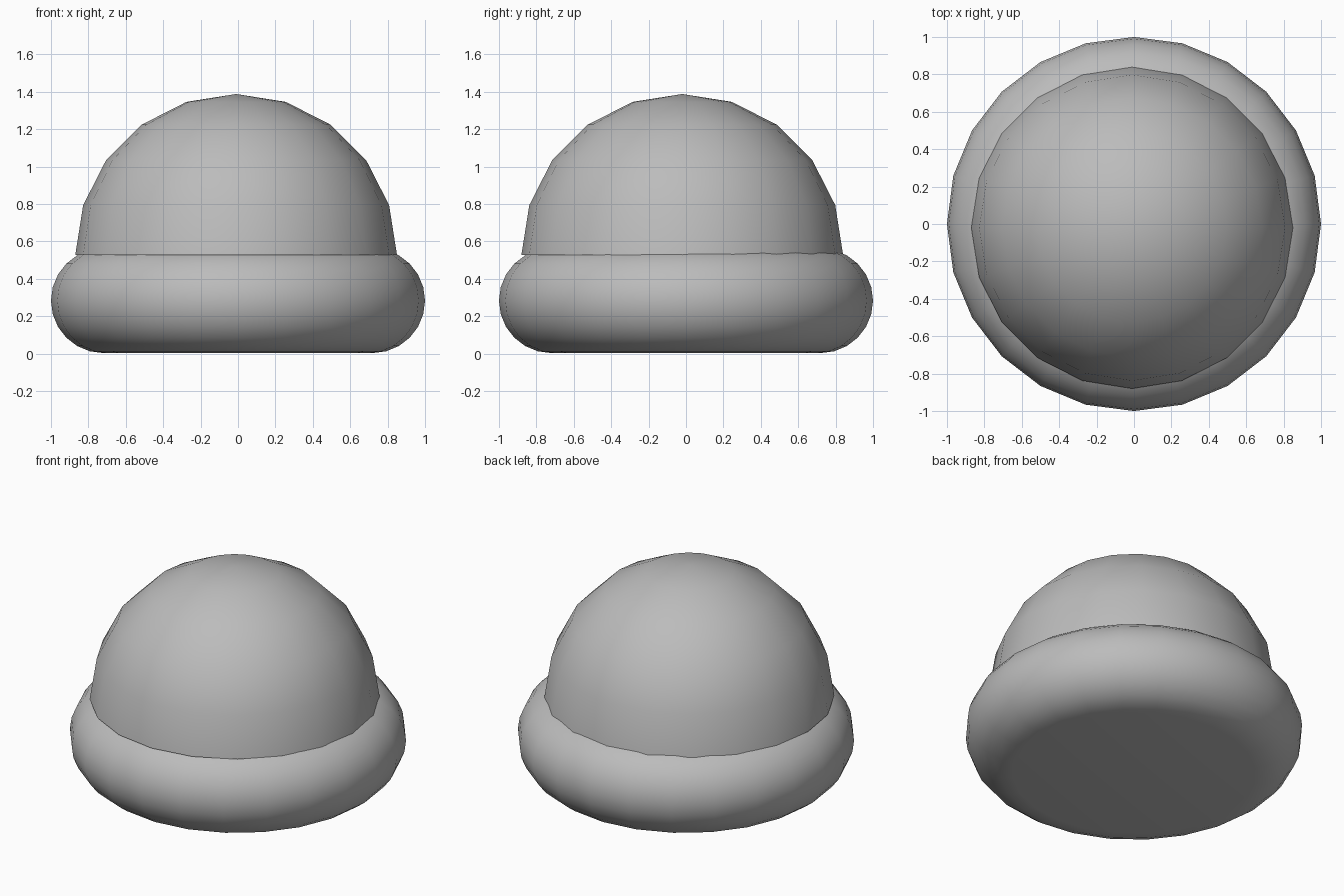
import bpy, bmesh, math

if "Cube" in bpy.data.objects:
    bpy.data.objects.remove(bpy.data.objects["Cube"], do_unlink=True)

grey = bpy.data.materials.new("plain grey")
grey.use_nodes = True
colour = (0.5, 0.5, 0.5, 1)
grey.diffuse_color = colour
grey.node_tree.nodes["Principled BSDF"].inputs["Base Color"].default_value = colour


def lathe(name, profile, sides, location, start):
    """Revolve (radius, z) points about z; radius 0 becomes a single pole."""
    bm = bmesh.new()
    verts = [bm.verts.new((r * math.cos(start), r * math.sin(start), z)) for r, z in profile]
    edges = [bm.edges.new(pair) for pair in zip(verts, verts[1:])]
    bmesh.ops.spin(bm, geom=verts + edges, cent=(0, 0, 0), axis=(0, 0, 1),
                   angle=2 * math.pi, steps=sides, use_merge=True)
    bmesh.ops.remove_doubles(bm, verts=bm.verts, dist=0.0005)
    bmesh.ops.recalc_face_normals(bm, faces=bm.faces)
    mesh = bpy.data.meshes.new(name)
    bm.to_mesh(mesh)
    bm.free()
    mesh.materials.append(grey)
    obj = bpy.data.objects.new(name, mesh)
    obj.location = location
    bpy.context.collection.objects.link(obj)
    bpy.ops.object.select_all(action='DESELECT')
    obj.select_set(True)
    bpy.context.view_layer.objects.active = obj
    bpy.ops.object.shade_smooth_by_angle(angle=math.radians(35))
    return obj


# Cushion base: flat underside, half-round rim, flat top hidden by the dome
RING, TUBE = 0.72, 0.28
rim = [(RING + TUBE * math.cos(a), TUBE + TUBE * math.sin(a))
       for a in (math.radians(-90 + 15 * i) for i in range(13))]
lathe("cushion_base", [(0, 0)] + rim + [(0, 2 * TUBE)], 24, (0, 0, 0.003), 0)

# Dome: low-poly hemisphere, slightly off centre, with a closed underside
RADIUS = 0.86
arc = [(RADIUS * math.cos(a), RADIUS * math.sin(a))
       for a in (math.radians(18 * i) for i in range(5))]
lathe("dome", [(0, 0)] + arc + [(0, RADIUS)], 20, (-0.01, -0.02, 0.528), 0)
